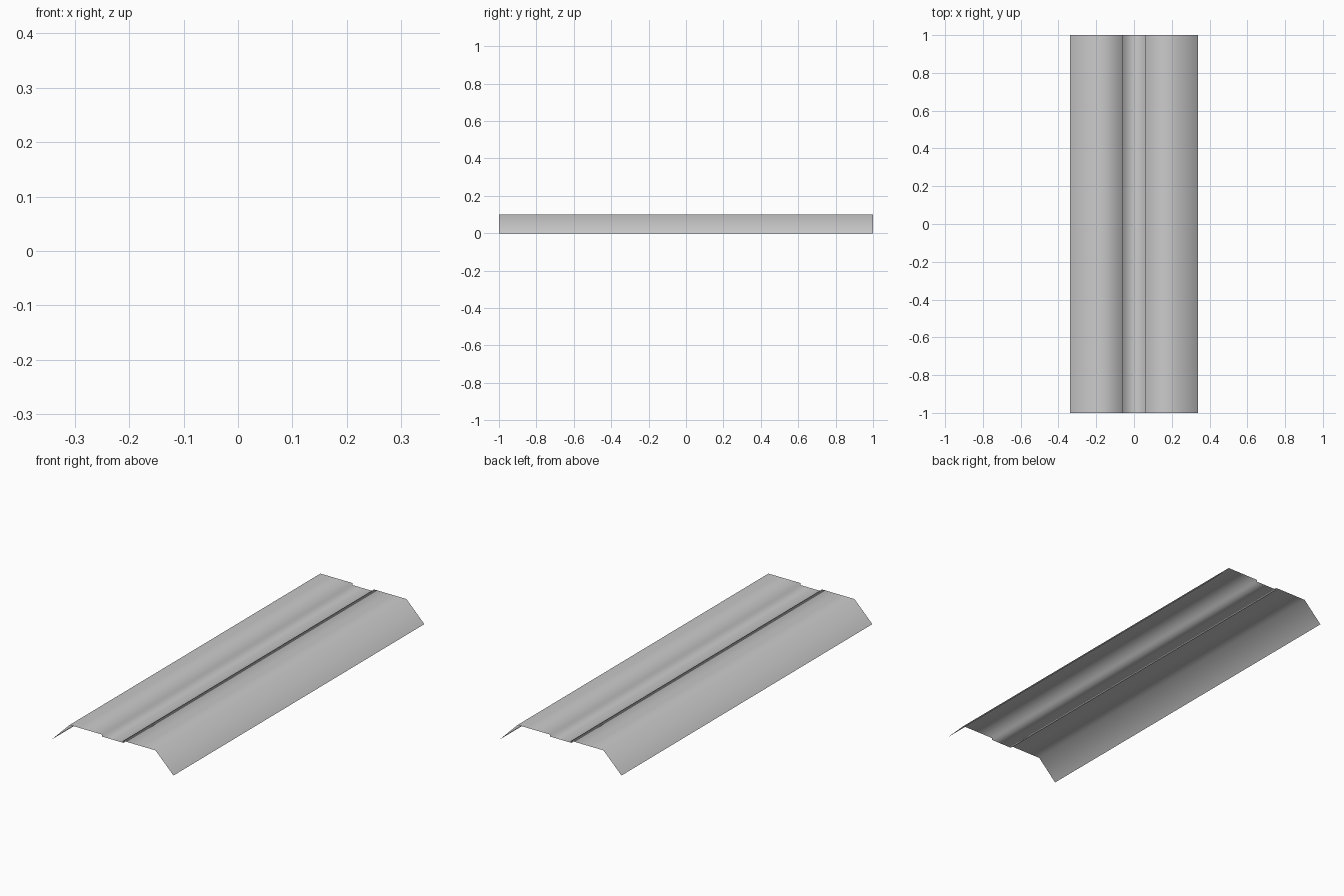
import bpy, bmesh

if "Cube" in bpy.data.objects:
    bpy.data.objects.remove(bpy.data.objects["Cube"])

# Folded sheet profile (right half, x/z): groove centre to outer lip
half = [(0.06, 0.09), (0.06, 0.10), (0.24, 0.10), (0.34, 0.0)]
profile = [(-x, z) for x, z in reversed(half)] + half

# Sweep the profile along y as an open, single-layer sheet
bm = bmesh.new()
rows = [[bm.verts.new((x, y, z)) for x, z in profile] for y in (-1, 1)]
for i in range(len(profile) - 1):
    bm.faces.new((rows[0][i], rows[0][i + 1], rows[1][i + 1], rows[1][i]))
for f in bm.faces:
    f.smooth = True

mesh = bpy.data.meshes.new("folded_cover_panel")
bm.to_mesh(mesh)
bm.free()
panel = bpy.data.objects.new("folded_cover_panel", mesh)
bpy.context.collection.objects.link(panel)
